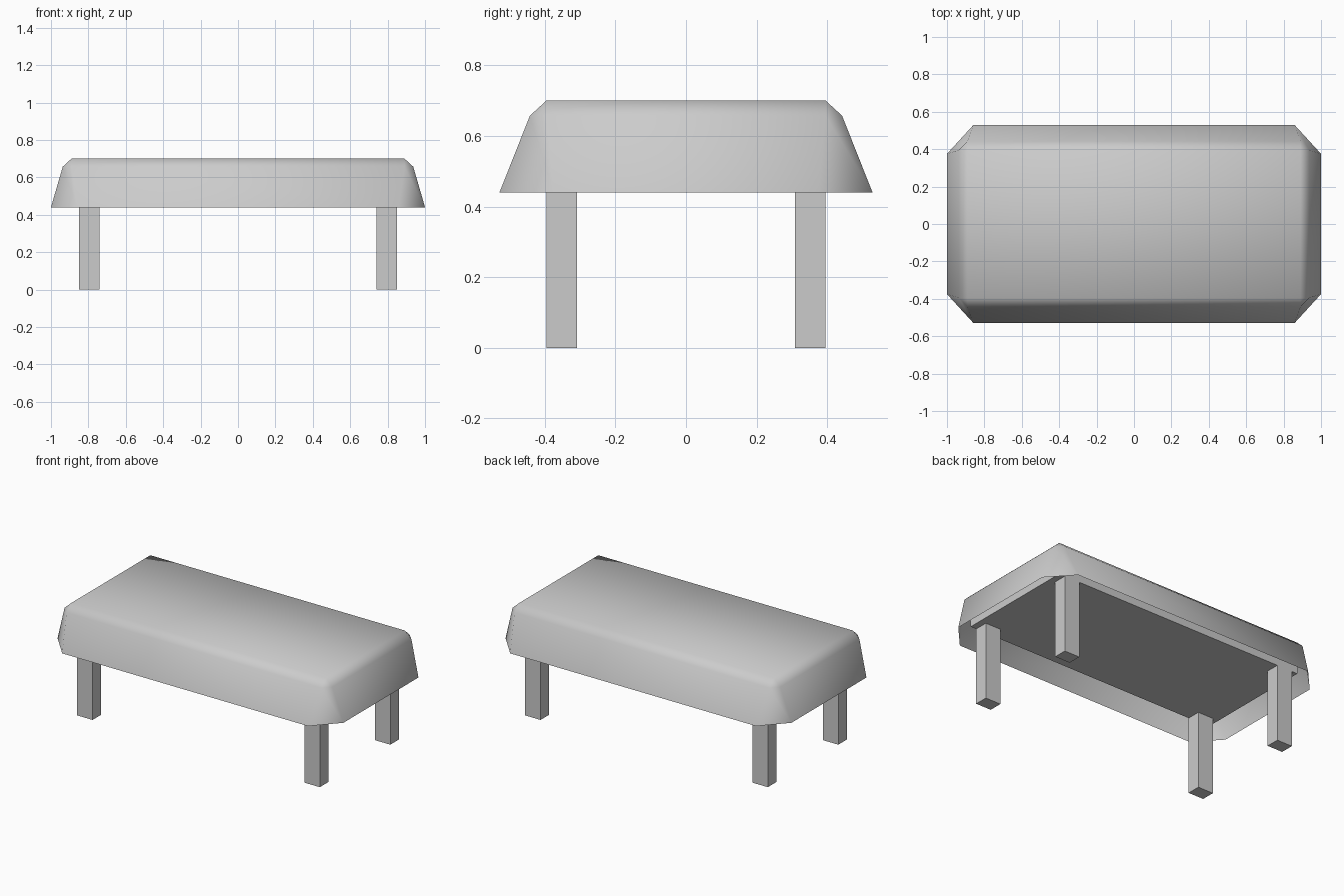
import bpy, bmesh

cube = bpy.data.objects.get("Cube")
if cube:
    bpy.data.objects.remove(cube, do_unlink=True)


def material(name, colour):
    mat = bpy.data.materials.new(name)
    mat.use_nodes = True
    mat.diffuse_color = colour
    mat.node_tree.nodes["Principled BSDF"].inputs["Base Color"].default_value = colour
    return mat


grey = material("plain grey", (0.6, 0.6, 0.6, 1))


def add_object(name, bm, smooth=False):
    bmesh.ops.recalc_face_normals(bm, faces=bm.faces)
    for face in bm.faces:
        face.smooth = smooth
    mesh = bpy.data.meshes.new(name)
    bm.to_mesh(mesh)
    bm.free()
    mesh.materials.append(grey)
    obj = bpy.data.objects.new(name, mesh)
    bpy.context.collection.objects.link(obj)
    return obj


def box(name, centre, size):
    bm = bmesh.new()
    bmesh.ops.create_cube(bm, size=1)
    bmesh.ops.scale(bm, vec=size, verts=bm.verts)
    bmesh.ops.translate(bm, vec=centre, verts=bm.verts)
    return add_object(name, bm)


def cut_corner_ring(bm, x, y, inner_x, inner_y, z):
    """Rectangle outline with cut corners, counter-clockwise."""
    points = [(x, -inner_y), (x, inner_y), (inner_x, y), (-inner_x, y)]
    points += [(-px, -py) for px, py in points]
    return [bm.verts.new((px, py, z)) for px, py in points]


# Draped cloth: flat top, narrow sloped edge, flared open skirt
TOP_X, TOP_Y, TOP_Z = 0.89, 0.395, 0.70
bm = bmesh.new()
edge = cut_corner_ring(bm, 0.937, 0.442, TOP_X, TOP_Y, 0.657)
hem = cut_corner_ring(bm, 1.0, 0.528, 0.86, 0.375, 0.44)
top = [bm.verts.new((sx * TOP_X, sy * TOP_Y, TOP_Z))
       for sx, sy in ((1, -1), (1, 1), (-1, 1), (-1, -1))]
bm.faces.new(top)
for i in range(8):
    j = (i + 1) % 8
    bm.faces.new((edge[i], hem[i], hem[j], edge[j]))
    a, b = top[((i + 1) // 2) % 4], top[((j + 1) // 2) % 4]
    bm.faces.new((edge[i], edge[j], a) if a is b else (edge[i], edge[j], b, a))
add_object("draped_cloth", bm, smooth=True)

# Table top under the cloth
SLAB_BOTTOM = 0.495
slab_top = TOP_Z - 0.01
box("table_top", (0, 0, (SLAB_BOTTOM + slab_top) / 2),
    (2 * TOP_X, 2 * TOP_Y, slab_top - SLAB_BOTTOM))

# Four square legs
for end, sy in (("front", -1), ("back", 1)):
    for side, sx in (("left", 1), ("right", -1)):
        box(f"{end}_{side}_leg", (sx * 0.795, sy * 0.352, SLAB_BOTTOM / 2),
            (0.108, 0.086, SLAB_BOTTOM))
